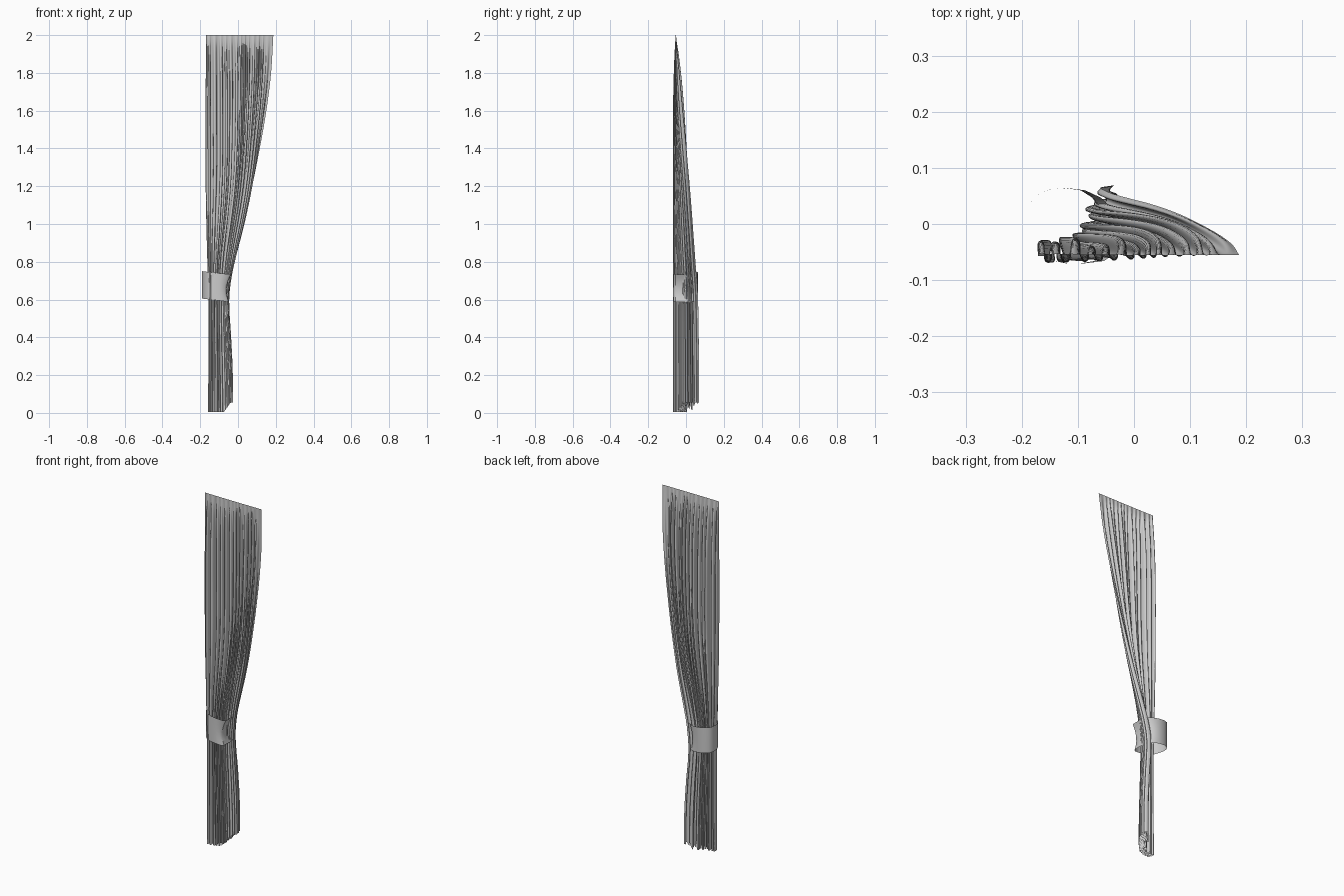
import bpy, math
from mathutils import Vector

if "Cube" in bpy.data.objects:
    bpy.data.objects.remove(bpy.data.objects["Cube"])


def hermite(keys, t):
    """Smooth interpolation through sorted (position, value) keys."""
    n = len(keys)
    t = min(max(t, keys[0][0]), keys[-1][0])
    i = next(k for k in range(n - 1) if t <= keys[k + 1][0])

    def slope(k):
        a, b = keys[max(k - 1, 0)], keys[min(k + 1, n - 1)]
        return (b[1] - a[1]) / (b[0] - a[0])
    (t0, v0), (t1, v1) = keys[i], keys[i + 1]
    h = t1 - t0
    s = (t - t0) / h
    return ((2*s**3 - 3*s**2 + 1) * v0 + (s**3 - 2*s**2 + s) * h * slope(i)
            + (3*s**2 - 2*s**3) * v1 + (s**3 - s**2) * h * slope(i + 1))


def loft(name, rows, closed=False, angle=40):
    """Quad sheet through equal-length rows of points."""
    n = len(rows[0])
    verts = [p for r in rows for p in r]
    faces = [(j*n + i, j*n + (i+1) % n, (j+1)*n + (i+1) % n, (j+1)*n + i)
             for j in range(len(rows) - 1) for i in range(n if closed else n - 1)]
    me = bpy.data.meshes.new(name)
    me.from_pydata(verts, [], faces)
    ob = bpy.data.objects.new(name, me)
    bpy.context.collection.objects.link(ob)
    bpy.ops.object.select_all(action='DESELECT')
    bpy.context.view_layer.objects.active = ob
    ob.select_set(True)
    bpy.ops.object.shade_smooth_by_angle(angle=math.radians(angle))
    return ob


# Curtain silhouette by height: wall edge, leading edge, bulge of the plan curve
LEFT = [(0, -.158), (.6, -.155), (.8, -.162), (1, -.168), (1.2, -.172), (1.6, -.173), (2, -.17)]
RIGHT_X = [(0, -.037), (.2, -.037), (.4, -.047), (.6, -.06), (.72, -.045), (.8, -.025), (1, .03),
           (1.2, .075), (1.4, .115), (1.6, .15), (1.8, .175), (2, .187)]
RIGHT_Y = [(0, .07), (.6, .064), (.8, .05), (1.2, .02), (1.6, -.018), (2, -.055)]
CORNER = [(0, -.045), (.6, -.06), (.8, -.04), (1.2, .03), (1.6, .03), (2, .0085)]
DEPTH = [(0, 0), (1.4, 0), (1.7, .12), (1.9, .55), (2, 1)]
PLEATS, COLS, ROWS = 14, 300, 64


def curtain_row(z, last):
    a = Vector((hermite(LEFT, z), -.053, 0))
    c = Vector((hermite(RIGHT_X, z), hermite(RIGHT_Y, z), 0))
    b = Vector((hermite(CORNER, z), -.056, 0))
    amp = 1 - hermite(DEPTH, z)
    row = []
    for i in range(COLS + 1):
        u = i / COLS
        p = a*(1-u)**2 + b*2*u*(1-u) + c*u*u
        t = ((b - a)*(1-u) + (c - b)*u).normalized()
        nrm = Vector((-t.y, t.x, 0))
        ph = math.tau * (PLEATS*u + .22*math.sin(9*u + 1) + .12*math.sin(23*u))
        fade = min(1, max(0, (1 - u) / .12))          # wide plain leading panel
        inner = .016 + .008*math.sin(31*u + 2) + .014*math.exp(-((u - .1)/.07)**2)
        off = .5*(1 - math.cos(ph))*(inner + .016) - .016
        side = .003*math.sin(2*ph)
        q = p + (nrm*off + t*side)*amp*fade
        lift = .05 * max(0, min(1, (q.x + .075)/.035)) if z < .5 else 0
        hem = .004 + lift
        row.append((q.x, q.y, hem + (z * (1 - hem/.5) if z < .5 else z - hem)))
    return row


loft("curtain", [curtain_row(2*j/ROWS, j == ROWS) for j in range(ROWS + 1)], angle=60)

# Tie band: closed loop, tilted down to the right, waisted on the curtain side
PLAN = [(-.19, .0), (-.19, .028), (-.177, .05), (-.148, .062), (-.12, .064), (-.09, .06),
        (-.065, .047), (-.048, .028), (-.046, .0), (-.046, -.03), (-.047, -.055), (-.06, -.066),
        (-.09, -.07), (-.12, -.07), (-.15, -.064), (-.17, -.048), (-.183, -.022)]
rows = []
for k in range(9):
    s = k / 8
    waist = -.014 * 4*s*(1 - s) + .012*s*s - .003
    ring = []
    for x, y in PLAN:
        w = max(0, (x + .19) / .144)
        ring.append((x + waist*w**3, y, .605 + .145*s - .017*w))
    rows.append(ring)
loft("tie_band", rows, closed=True)
